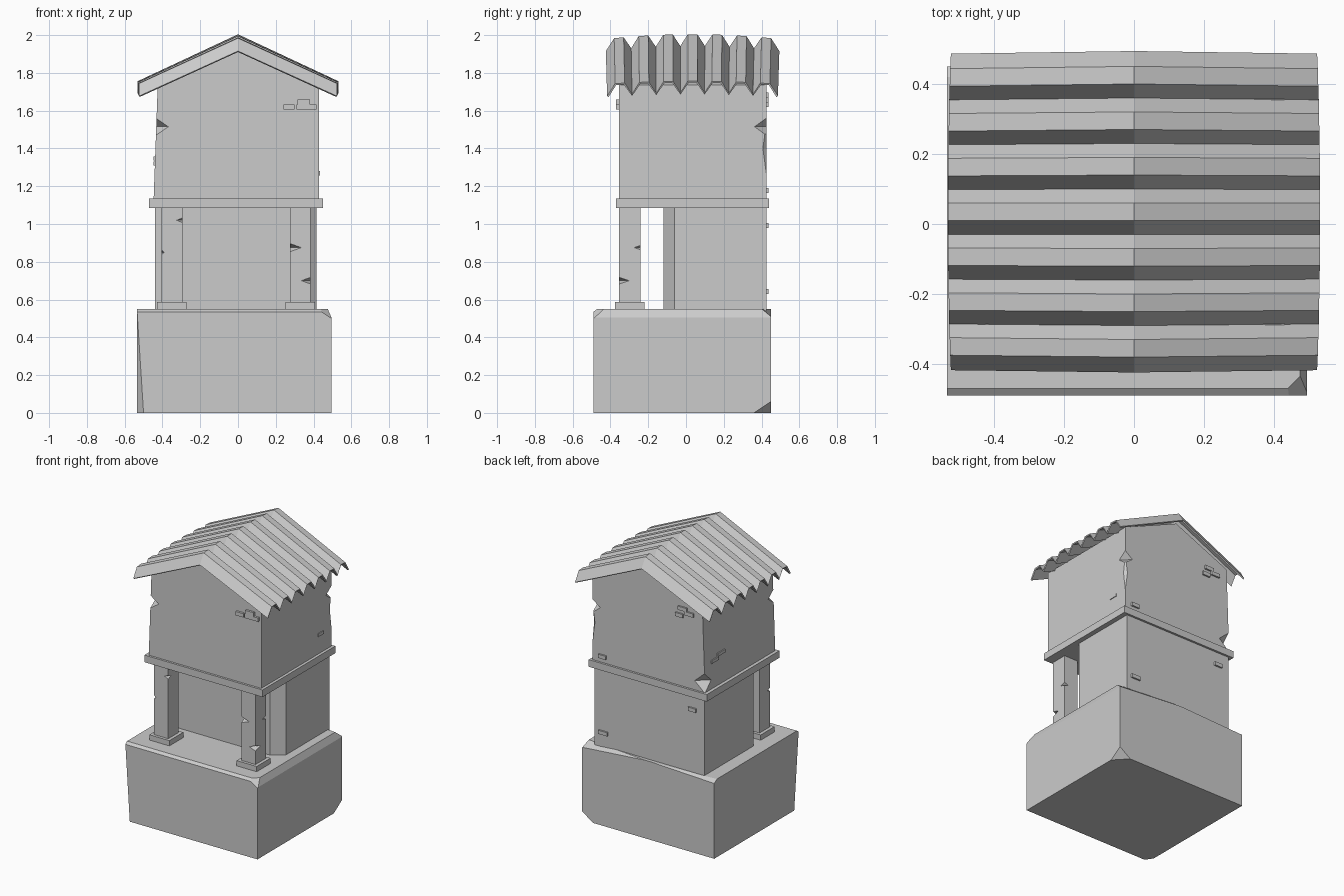
import bpy, bmesh
from mathutils import Vector

if "Cube" in bpy.data.objects:
    bpy.data.objects.remove(bpy.data.objects["Cube"])


def finish(name, bm):
    bmesh.ops.recalc_face_normals(bm, faces=bm.faces)
    me = bpy.data.meshes.new(name)
    bm.to_mesh(me)
    bm.free()
    ob = bpy.data.objects.new(name, me)
    bpy.context.scene.collection.objects.link(ob)
    return ob


def hull_mesh(points):
    bm = bmesh.new()
    for p in points:
        bm.verts.new(p)
    bmesh.ops.convex_hull(bm, input=bm.verts)
    bmesh.ops.dissolve_limit(bm, angle_limit=0.01, verts=bm.verts, edges=bm.edges)
    return bm


def solid(name, points):
    return finish(name, hull_mesh(points))


def prism(outline, z0, z1):
    return [(x, y, z) for z in (z0, z1) for x, y in outline]


def box(name, x0, x1, y0, y1, z0, z1):
    return solid(name, prism([(x0, y0), (x1, y0), (x1, y1), (x0, y1)], z0, z1))


def chip(bm, a, b, c, inside):
    # slice off everything beyond the plane through three points
    a, b, c = Vector(a), Vector(b), Vector(c)
    n = (b - a).cross(c - a).normalized()
    if n.dot(Vector(inside) - a) > 0:
        n = -n
    r = bmesh.ops.bisect_plane(bm, geom=bm.verts[:] + bm.edges[:] + bm.faces[:],
                               plane_co=a, plane_no=n, clear_outer=True)
    edges = [g for g in r['geom_cut'] if isinstance(g, bmesh.types.BMEdge)]
    bmesh.ops.contextual_create(bm, geom=edges)


def notch(ob, centre, size):
    # diamond shaped bite taken with a boolean
    c = Vector(centre)
    pts = []
    for i in range(3):
        for s in (-1, 1):
            p = c.copy()
            p[i] += s * size[i]
            pts.append(p)
    cutter = solid("notch_cutter", pts)
    cutter.hide_render = True
    cutter.hide_viewport = True
    cutter.display_type = 'WIRE'
    m = ob.modifiers.new("notch", 'BOOLEAN')
    m.operation = 'DIFFERENCE'
    m.solver = 'EXACT'
    m.object = cutter


# chipped stone plinth
bm = hull_mesh(prism([(-.535, -.49), (.495, -.49), (.495, .45), (-.535, .45)], 0, .55))
mid = (0, 0, .25)
chip(bm, (-.535, -.49, .55), (-.50, -.49, 0), (-.535, -.44, 0), mid)
chip(bm, (.475, -.4, .55), (.475, .4, .55), (.495, 0, .505), mid)
chip(bm, (-.5, -.47, .55), (.4, -.47, .55), (0, -.49, .535), mid)
chip(bm, (.42, -.49, .55), (.495, -.415, .55), (.495, -.49, .50), mid)
chip(bm, (.41, .45, 0), (.495, .36, 0), (.495, .45, .06), mid)
chip(bm, (0, .45, .55), (.495, .45, .51), (.495, .40, .55), mid)
chip(bm, (-.04, .45, .55), (-.535, .45, .53), (-.535, .42, .55), mid)
finish("plinth", bm)

# recessed lower room and ledge
solid("lower_room", prism([(-.44, -.12), (.335, -.12), (.415, -.06), (.415, .425), (-.44, .425)], .54, 1.10))
box("ledge", -.47, .45, -.37, .44, 1.085, 1.135)

# porch posts with feet and nicks
for side, x in (("left", -.35), ("right", .33)):
    post = box(side + "_post", x - .055, x + .055, -.355, -.24, .54, 1.10)
    box(side + "_post_foot", x - .078, x + .078, -.375, -.22, .54, .587)
    if side == "left":
        notch(post, (x + .055, -.355, 1.02), (.03, .03, .012))
        notch(post, (x - .055, -.355, .85), (.015, .03, .012))
    else:
        notch(post, (x - .055, -.355, .875), (.06, .04, .022))
        notch(post, (x + .055, -.355, .70), (.05, .055, .018))
        notch(post, (x + .055, -.24, .875), (.03, .035, .012))

# upper room with gable, leaning on the left
upper = solid("upper_room", [(x, y, z) for y in (-.355, .425) for x, z in
              ((-.447, 1.12), (.43, 1.12), (.43, 1.735), (0, 1.92), (-.425, 1.735))])
notch(upper, (-.434, -.355, 1.515), (.065, .06, .045))
notch(upper, (.43, .425, 1.515), (.06, .062, .045))
notch(upper, (.436, .431, 1.40), (.03, .03, .22))
notch(upper, (-.445, .425, 1.20), (.08, .07, .07))

# loose bricks standing slightly out of the walls: x range or y range, then z range
for x0, x1, z0, z1 in ((.24, .30, 1.605, 1.632), (.315, .38, 1.632, 1.66), (.31, .415, 1.605, 1.632)):
    box("front_brick", x0, x1, -.37, -.34, z0, z1)
for x0, x1, z in ((-.36, -.29, 1.645), (-.31, -.24, 1.67), (-.28, -.22, 1.62),
                  (.32, .38, 1.165), (-.38, -.32, .98), (.31, .38, .63)):
    box("back_brick", x0, x1, .41, .437, z, z + .026)
box("right_brick", .42, .435, .275, .335, 1.258, 1.28)
for y0, y1, z in ((.27, .35, 1.31), (.20, .28, 1.335)):
    box("left_brick", -.447, -.42, y0, y1, z, z + .022)

# corrugated roof sheet, bowed slightly from front to back
profile = []
for k in range(8):
    y = -.42 + .13 * k
    profile.append((y, 0))
    if k < 7:
        profile += [(y + .042, .062), (y + .088, .062)]
bm = bmesh.new()
rows = []
for x in (-.53, 0, .53):
    row = []
    for y, h in profile:
        bow = 1 - ((y - .035) / .455) ** 2
        drop = .238 if x else 0
        row.append(bm.verts.new((x * (.985 + .015 * bow), y * (.985 if x else 1),
                                 1.913 + .025 * bow * (.6 if x else 1) + h - drop)))
    rows.append(row)
for a, b in zip(rows, rows[1:]):
    for i in range(len(a) - 1):
        bm.faces.new((a[i], b[i], b[i + 1], a[i + 1]))
roof = finish("corrugated_roof", bm)
m = roof.modifiers.new("sheet", 'SOLIDIFY')
m.thickness = .01
m.offset = 0
